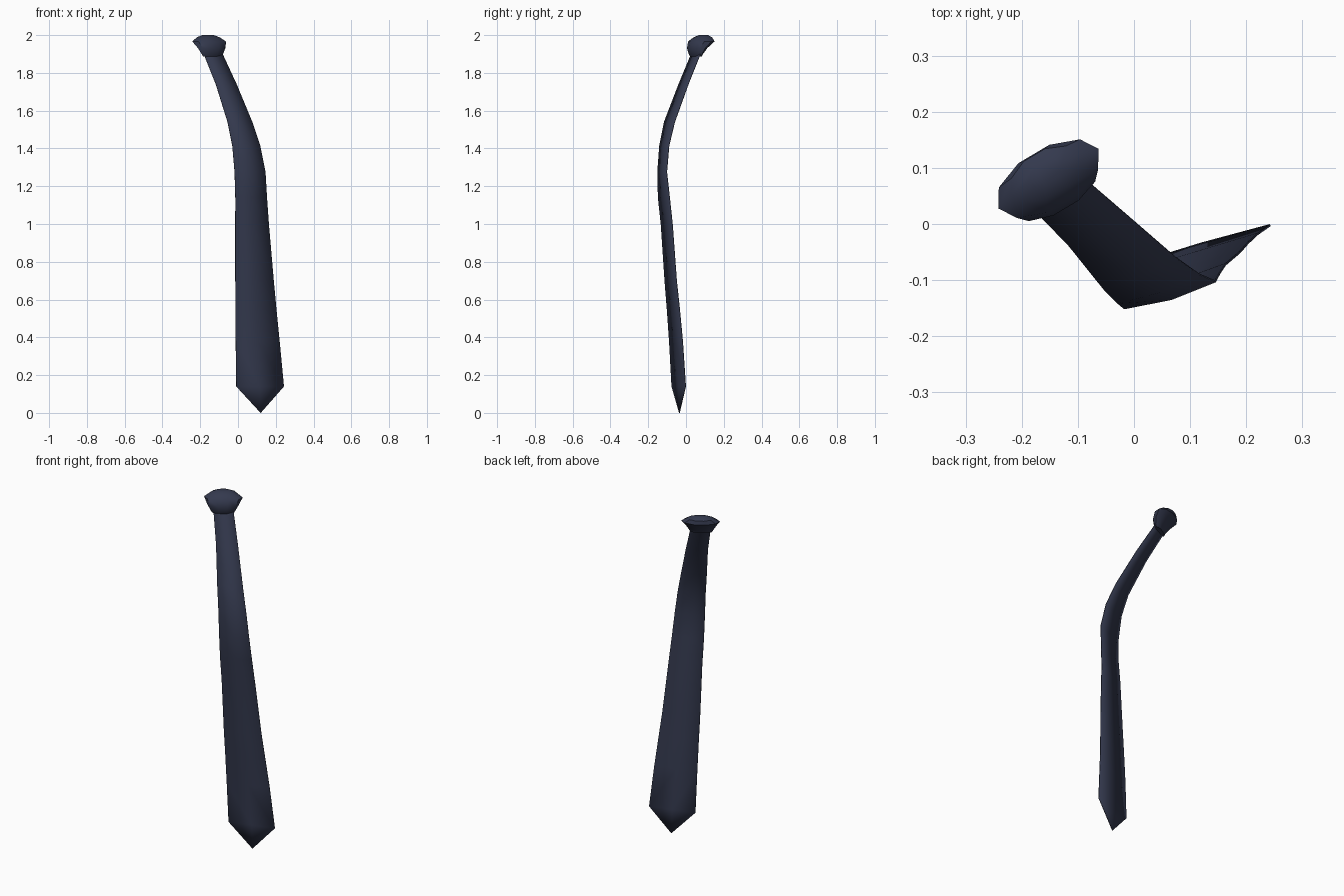
import bpy, bmesh, math
from mathutils import Vector

if "Cube" in bpy.data.objects:
    bpy.data.objects.remove(bpy.data.objects["Cube"])

navy = bpy.data.materials.new("navy cloth")
navy.diffuse_color = (0.034, 0.041, 0.076, 1)
navy.use_nodes = True
navy.node_tree.nodes["Principled BSDF"].inputs["Base Color"].default_value = navy.diffuse_color


def finish(bm, name, angle):
    """Turn a bmesh into a named, coloured, smooth-shaded object."""
    bmesh.ops.recalc_face_normals(bm, faces=bm.faces)
    mesh = bpy.data.meshes.new(name)
    bm.to_mesh(mesh)
    bm.free()
    mesh.materials.append(navy)
    obj = bpy.data.objects.new(name, mesh)
    bpy.context.collection.objects.link(obj)
    bpy.ops.object.select_all(action='DESELECT')
    obj.select_set(True)
    bpy.context.view_layer.objects.active = obj
    bpy.ops.object.shade_smooth_by_angle(angle=math.radians(angle))
    return obj


# Blade: rows of (z, left x, left y, right x, right y, forward bow of the middle)
rows = [
    (1.92, -0.185, 0.035, -0.09, 0.085, 0.0),
    (1.88, -0.173, 0.02, -0.073, 0.068, 0.0),
    (1.74, -0.117, -0.038, -0.008, 0.012, 0.002),
    (1.54, -0.055, -0.115, 0.075, -0.060, 0.004),
    (1.415, -0.030, -0.140, 0.117, -0.090, 0.006),
    (1.275, -0.018, -0.150, 0.145, -0.102, 0.008),
    (1.14, -0.014, -0.147, 0.153, -0.087, 0.005),
    (1.00, -0.014, -0.132, 0.163, -0.072, 0.002),
    (0.70, -0.014, -0.112, 0.189, -0.050, 0.0),
    (0.55, -0.013, -0.100, 0.203, -0.034, 0.0),
    (0.38, -0.012, -0.088, 0.220, -0.018, 0.0),
    (0.14, -0.009, -0.075, 0.243, -0.002, 0.0),
]
bm = bmesh.new()
grid = []
for z, lx, ly, rx, ry, bow in rows:
    left, right = Vector((lx, ly, z)), Vector((rx, ry, z))
    mid = (left + right) / 2 + Vector((0.3, -0.95, 0)) * bow
    grid.append([bm.verts.new(p) for p in (left, mid, right)])
for a, b in zip(grid, grid[1:]):
    for i in range(2):
        bm.faces.new((a[i], b[i], b[i + 1], a[i + 1]))
# pointed tip
tip = bm.verts.new((0.12, -0.035, 0))
l, m, r = grid[-1]
bm.faces.new((l, tip, m))
bm.faces.new((m, tip, r))
blade = finish(bm, "tie_blade", 30)
# thin cloth with a front and a back
thick = blade.modifiers.new("cloth", 'SOLIDIFY')
thick.thickness = 0.004
thick.offset = 0

# Knot: lofted rings turned to face the blade; (z, half width, back v, front v)
rings = [
    (1.887, 0.058, 0.018, 0.046),
    (1.900, 0.066, 0.012, 0.053),
    (1.932, 0.085, -0.012, 0.060),
    (1.966, 0.104, -0.052, 0.050),
    (1.988, 0.070, -0.050, 0.028),
    (2.000, 0.036, -0.032, 0.004),
]
U, V = Vector((0.86, 0.51, 0)), Vector((0.51, -0.86, 0))
bm = bmesh.new()
loops = []
SIDES = 10
for z, hw, back, front in rings:
    loop = []
    for i in range(SIDES):
        t = math.tau * i / SIDES
        v = (back + front) / 2 + (front - back) / 2 * math.sin(t) / math.sin(math.tau * 0.2)
        p = Vector((-0.152, 0.08, z)) + U * hw * math.cos(t) + V * v
        loop.append(bm.verts.new(p))
    loops.append(loop)
for a, b in zip(loops, loops[1:]):
    for i in range(SIDES):
        j = (i + 1) % SIDES
        bm.faces.new((a[i], a[j], b[j], b[i]))
bm.faces.new(loops[0])
bm.faces.new(loops[-1])
finish(bm, "tie_knot", 40)
